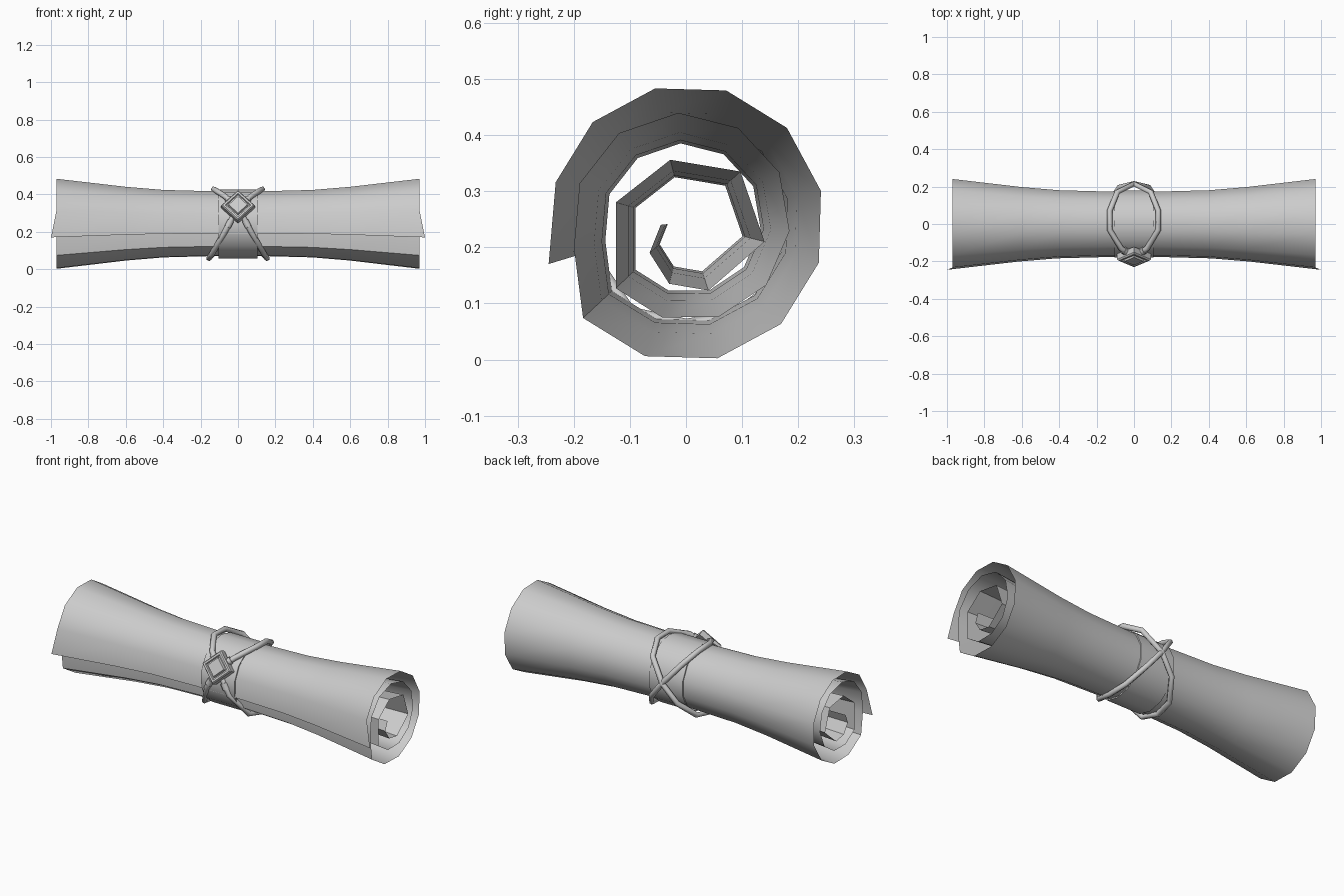
import bpy, bmesh, math
from mathutils import Vector, Matrix

cube = bpy.data.objects.get("Cube")
if cube:
    bpy.data.objects.remove(cube, do_unlink=True)

grey = bpy.data.materials.new("plain_grey")
grey.use_nodes = True
tone = (0.6, 0.6, 0.6, 1)
grey.diffuse_color = tone
grey.node_tree.nodes["Principled BSDF"].inputs["Base Color"].default_value = tone

MID = 0.245  # height of the roll's axis


def finish(name, bm, angle=40):
    mesh = bpy.data.meshes.new(name)
    bm.to_mesh(mesh)
    bm.free()
    obj = bpy.data.objects.new(name, mesh)
    bpy.context.collection.objects.link(obj)
    mesh.materials.append(grey)
    bpy.ops.object.select_all(action="DESELECT")
    obj.select_set(True)
    bpy.context.view_layer.objects.active = obj
    bpy.ops.object.shade_smooth_by_angle(angle=math.radians(angle))
    return obj


def loft(bm, rows, closed=False):
    grid = [[bm.verts.new(p) for p in row] for row in rows]
    n = len(grid[0])
    for a, b in zip(grid, grid[1:]):
        for i in range(n if closed else n - 1):
            j = (i + 1) % n
            bm.faces.new((a[i], a[j], b[j], b[i]))
    return grid


def polar(radius, degrees):
    a = math.radians(degrees)
    return radius * math.cos(a), radius * math.sin(a)


# Rolled sheet: loose flap, outer turn, second turn, inner turn and curl
spiral = [polar(0.256, 197)]
spiral += [polar(0.242 + 0.0008 * k, 193 - 30 * k) for k in range(1, 12)]
spiral += [polar(0.205 - 0.0033 * k, -167 - 33 * k) for k in range(10)]
spiral += [(-0.125, -0.118), (-0.125, 0.035), (-0.028, 0.111), (0.097, 0.09),
           (0.14, -0.035), (0.04, -0.122), (-0.03, -0.11), (-0.065, -0.055), (-0.045, -0.005)]
half = [(0.13, 0.72), (0.4, 0.75), (0.6, 0.82), (0.97, 1.0)]
stations = [(-x, s) for x, s in reversed(half)] + half
bm = bmesh.new()
loft(bm, [[(x * (1.03 if i == 0 else 1), y * s, MID + z * s)
           for i, (y, z) in enumerate(spiral)] for x, s in stations])
finish("rolled_sheet", bm)

# Wrap band around the waist
bm = bmesh.new()
loft(bm, [[(x, r * math.cos(a), MID - 0.003 + r * math.sin(a))
           for a in (math.tau * (i + 0.5) / 14 for i in range(14))]
          for x, r in ((-0.105, 0.178), (-0.105, 0.185), (0.105, 0.185), (0.105, 0.178))], True)
finish("waist_band", bm)


# Cords: two mirrored tilted loops that cross at the front and back
def tube(name, points, radius, loop):
    curve = bpy.data.curves.new(name, "CURVE")
    curve.dimensions = "3D"
    curve.bevel_depth = radius
    curve.bevel_resolution = 1
    curve.use_fill_caps = True
    spline = curve.splines.new("POLY")
    spline.points.add(len(points) - 1)
    for p, co in zip(spline.points, points):
        p.co = (*co, 1)
    spline.use_cyclic_u = loop
    spline.use_smooth = True
    curve.materials.append(grey)
    obj = bpy.data.objects.new(name, curve)
    bpy.context.collection.objects.link(obj)


path = [(0, -0.18, 0.33), (-0.07, -0.13, 0.39), (-0.13, -0.03, 0.428), (-0.13, 0.07, 0.425),
        (-0.09, 0.17, 0.37), (0, 0.215, 0.26), (0.08, 0.195, 0.16), (0.14, 0.105, 0.075),
        (0.155, 0, 0.058), (0.14, -0.1, 0.08), (0.07, -0.182, 0.2)]
for side, word in ((1, "right"), (-1, "left")):
    pts = [Vector((side * x, y, z)) for x, y, z in path]
    tube(word + "_cord", pts, 0.015, True)
    # Collars where the cord meets the clasp
    for end, label in ((pts[1], "upper"), (pts[-1], "lower")):
        tube(f"{word}_{label}_collar", [pts[0].lerp(end, 0.55), pts[0].lerp(end, 0.8)], 0.02, False)

# Diamond clasp with a sunken border and raised centre
bm = bmesh.new()
profile = [(0.09, -0.02), (0.09, 0.012), (0.082, 0.02), (0.068, 0.02),
           (0.064, 0.01), (0.056, 0.01), (0.05, 0.024)]
rings = loft(bm, [[(*polar(r, 90 * i), h) for i in range(4)] for r, h in profile], True)
bm.faces.new(rings[-1])
bm.faces.new(rings[0][::-1])
bmesh.ops.recalc_face_normals(bm, faces=bm.faces)
bm.transform(Matrix.Translation((0, -0.178, 0.335)) @ Matrix.Rotation(math.radians(65), 4, "X"))
finish("diamond_clasp", bm, 20)
